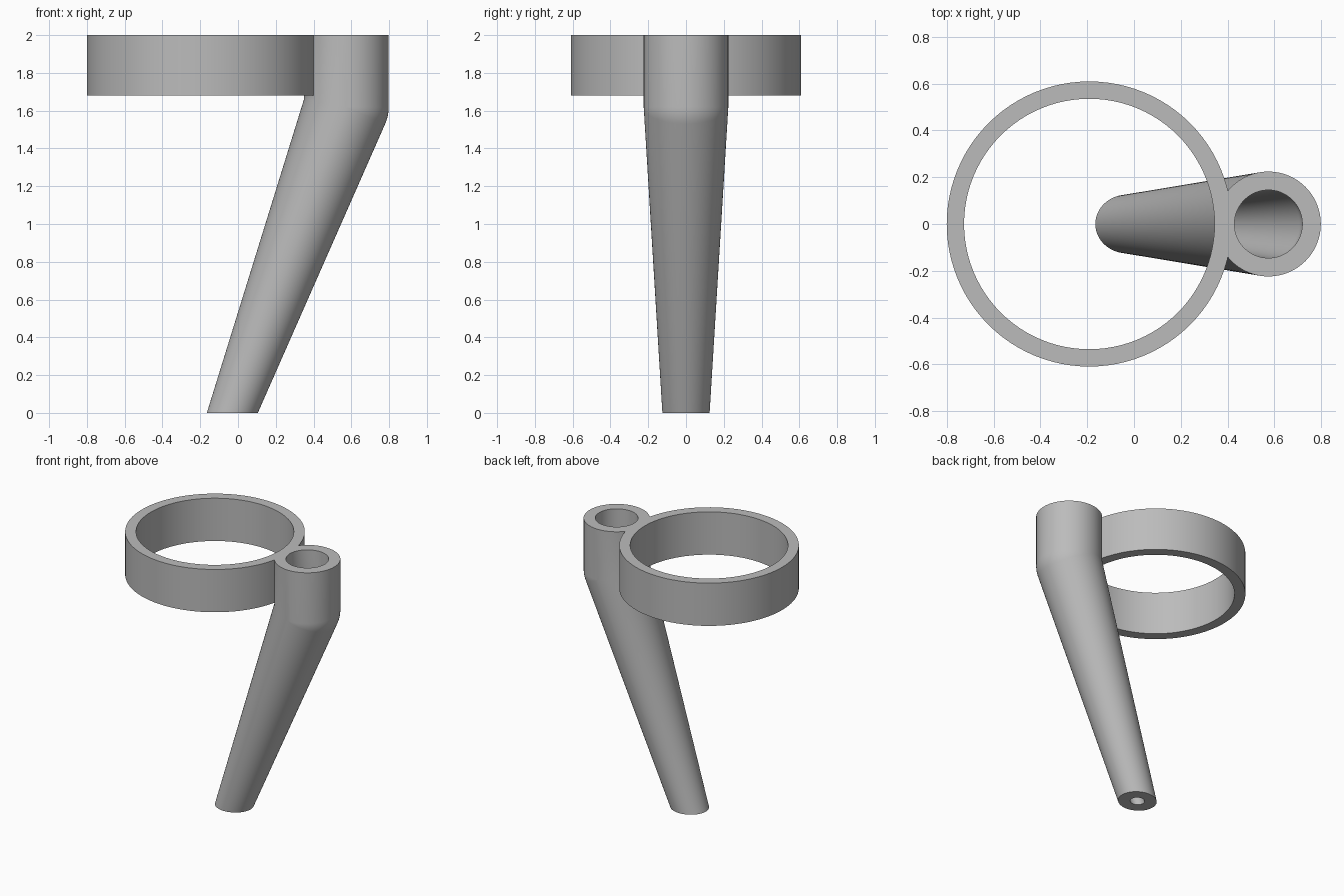
import bpy, bmesh
from math import sin, cos, tan, pi, radians

cube = bpy.data.objects.get("Cube")
if cube:
    bpy.data.objects.remove(cube, do_unlink=True)

grey = bpy.data.materials.new("plain_grey")
grey.use_nodes = True
colour = (0.5, 0.5, 0.5, 1)
grey.diffuse_color = colour
grey.node_tree.nodes["Principled BSDF"].inputs["Base Color"].default_value = colour

SEGMENTS = 96
ANGLES = [2 * pi * i / SEGMENTS for i in range(SEGMENTS)]
TOP = 2.0


def closed_loft(name, rows):
    """Skin rows of points into a closed, hollow solid."""
    bm = bmesh.new()
    loops = [[bm.verts.new(p) for p in row] for row in rows]
    for a, b in zip(loops, loops[1:] + loops[:1]):
        for i in range(SEGMENTS):
            j = (i + 1) % SEGMENTS
            bm.faces.new((a[i], a[j], b[j], b[i]))
    bmesh.ops.remove_doubles(bm, verts=bm.verts, dist=0.0001)
    bmesh.ops.recalc_face_normals(bm, faces=bm.faces)
    mesh = bpy.data.meshes.new(name)
    bm.to_mesh(mesh)
    bm.free()
    mesh.materials.append(grey)
    obj = bpy.data.objects.new(name, mesh)
    bpy.context.collection.objects.link(obj)
    return obj


def ellipse(x, z, rx, ry):
    return [(x + rx * cos(a), ry * sin(a), z) for a in ANGLES]


# Bent tube: upright socket, rounded elbow, slanted tapering leg
SOCKET_X, ELBOW_Z, FOOT_X = 0.574, 1.62, -0.03
BEND = radians(23.8)


def elbow_row(r, tilt):
    # ball surface on the outside of the bend, mitre on the inside
    row = []
    for a in ANGLES:
        c = cos(a)
        if c > 0:
            row.append((SOCKET_X + r * c * cos(tilt), r * sin(a), ELBOW_Z - r * c * sin(tilt)))
        else:
            row.append((SOCKET_X + r * c, r * sin(a), ELBOW_Z - r * c * tan(BEND * 0.45)))
    return row


def tube_wall(r, foot_rx, foot_ry):
    elbow = [elbow_row(r, BEND * k / 6) for k in range(7)]
    return [ellipse(SOCKET_X, TOP, r, r)] + elbow + [ellipse(FOOT_X, 0, foot_rx, foot_ry)]


outside = tube_wall(0.224, 0.135, 0.125)
bore = tube_wall(0.145, 0.05, 0.047)
tube = closed_loft("bent_tube", outside + bore[::-1])

# Open ring beside the socket
RING_X, RING_BASE, OUTER, INNER = -0.191, 1.68, 0.609, 0.535
holder = closed_loft("ring_and_tube_holder", [
    ellipse(RING_X, TOP, OUTER, OUTER),
    ellipse(RING_X, RING_BASE, OUTER, OUTER),
    ellipse(RING_X, RING_BASE, INNER, INNER),
    ellipse(RING_X, TOP, INNER, INNER),
])

# Fuse ring and tube into one piece
fuse = holder.modifiers.new("fuse", "BOOLEAN")
fuse.operation = "UNION"
fuse.solver = "EXACT"
fuse.object = tube
bpy.ops.object.select_all(action="DESELECT")
holder.select_set(True)
bpy.context.view_layer.objects.active = holder
bpy.ops.object.modifier_apply(modifier=fuse.name)
bpy.data.objects.remove(tube, do_unlink=True)
bpy.ops.object.shade_smooth_by_angle(angle=radians(30))
